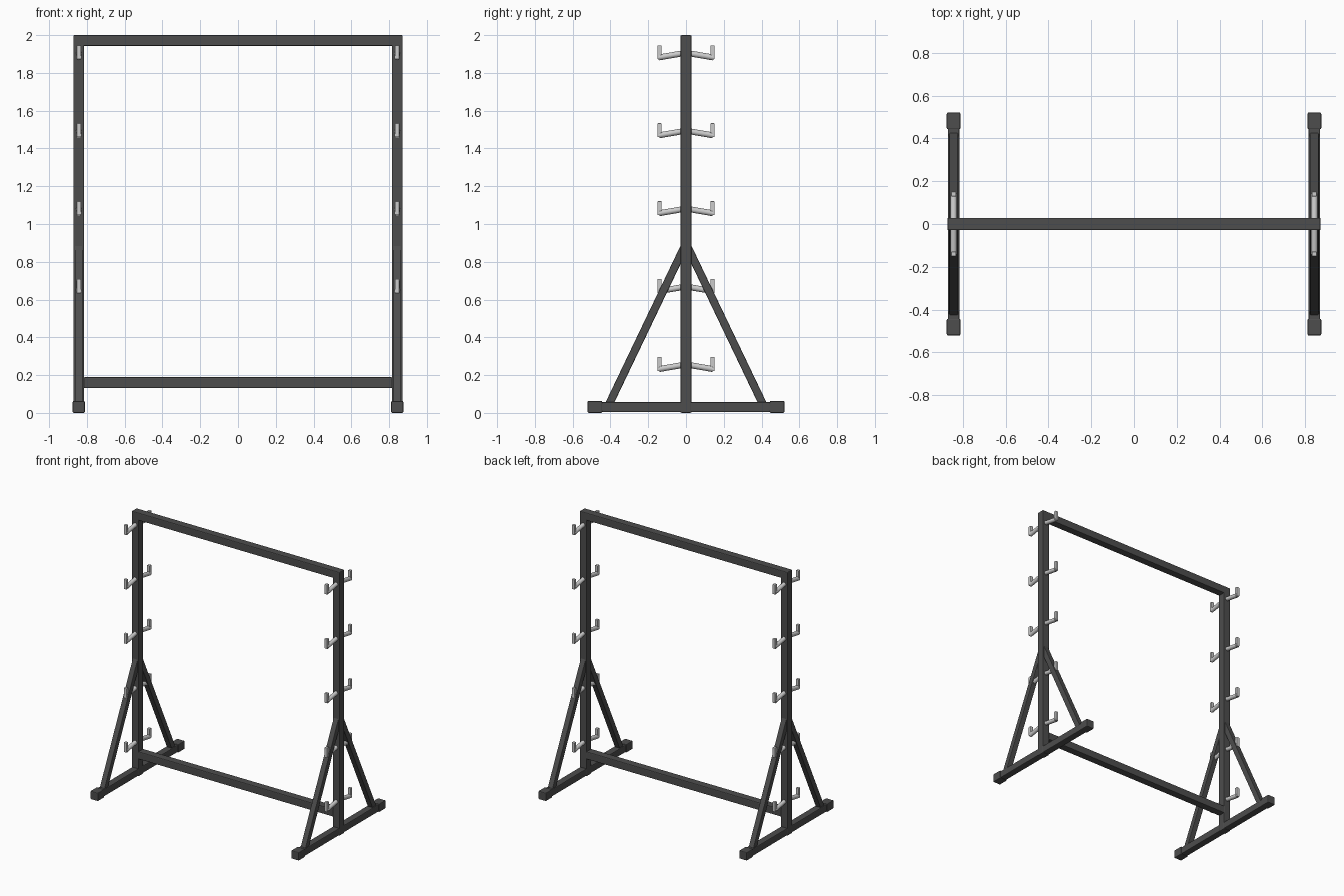
import bpy, math
from mathutils import Vector

if "Cube" in bpy.data.objects:
    bpy.data.objects.remove(bpy.data.objects["Cube"])


def material(name, value):
    m = bpy.data.materials.new(name)
    m.diffuse_color = (value, value, value, 1)
    m.use_nodes = True
    m.node_tree.nodes["Principled BSDF"].inputs["Base Color"].default_value = m.diffuse_color
    return m


STEEL = material("dark grey steel", 0.075)
METAL = material("light grey metal", 0.6)
X = 0.843      # side frame centre
W = 0.058      # main tube width


def finish(ob, name, mat, bevel):
    ob.name = name
    ob.data.materials.append(mat)
    if bevel:
        mod = ob.modifiers.new("rounded edges", 'BEVEL')
        mod.width = bevel
        mod.segments = 2
    return ob


def box(name, loc, size, mat=STEEL, bevel=0.006, rot_x=0.0):
    bpy.ops.mesh.primitive_cube_add(size=1, location=loc)
    ob = bpy.context.object
    ob.scale = size
    bpy.ops.object.transform_apply(location=False, rotation=False, scale=True)
    ob.rotation_euler.x = rot_x
    return finish(ob, name, mat, bevel)


def bar(name, a, b, width, mat=STEEL, bevel=0.005):
    # square tube in the yz plane from a to b
    a, b = Vector(a), Vector(b)
    d = b - a
    return box(name, (a + b) / 2, (width, width, d.length), mat, bevel,
               math.atan2(-d.y, d.z))


def rod(name, a, b, radius, mat):
    a, b = Vector(a), Vector(b)
    d = b - a
    bpy.ops.mesh.primitive_cylinder_add(vertices=20, radius=radius, depth=d.length,
                                        location=(a + b) / 2,
                                        rotation=(math.atan2(-d.y, d.z), 0, 0))
    ob = finish(bpy.context.object, name, mat, 0)
    bpy.ops.object.shade_smooth_by_angle(angle=math.radians(40))
    return ob


# cross beams
box("top_beam", (0, 0, 1.971), (2 * X + W, W, W))
box("lower_beam", (0, 0, 0.16), (2 * X - W + 0.01, W, W))

for sx, side in ((-1, "left"), (1, "right")):
    x = sx * X
    # upright post and floor beam
    box(side + "_post", (x, 0, 0.985), (W, W, 1.97))
    box(side + "_floor_beam", (x, 0, 0.031), (0.054, 1.02, 0.054))
    for sy, end in ((-1, "front"), (1, "back")):
        tag = side + "_" + end
        # end cap and diagonal brace
        box(tag + "_end_cap", (x, sy * 0.482, 0.0315), (0.064, 0.078, 0.063))
        bar(tag + "_brace", (x, sy * 0.41, 0.04), (x, sy * 0.008, 0.88), 0.042)
        # bar hooks: sloping round arm with a square stop
        for i in range(5):
            top = 1.946 - i * 0.4125
            rod(f"{tag}_hook_arm_{i}", (x, sy * 0.02, top - 0.043),
                (x, sy * 0.142, top - 0.064), 0.0155, METAL)
            box(f"{tag}_hook_stop_{i}", (x, sy * 0.14, top - 0.037),
                (0.023, 0.022, 0.074), METAL, 0.003)
